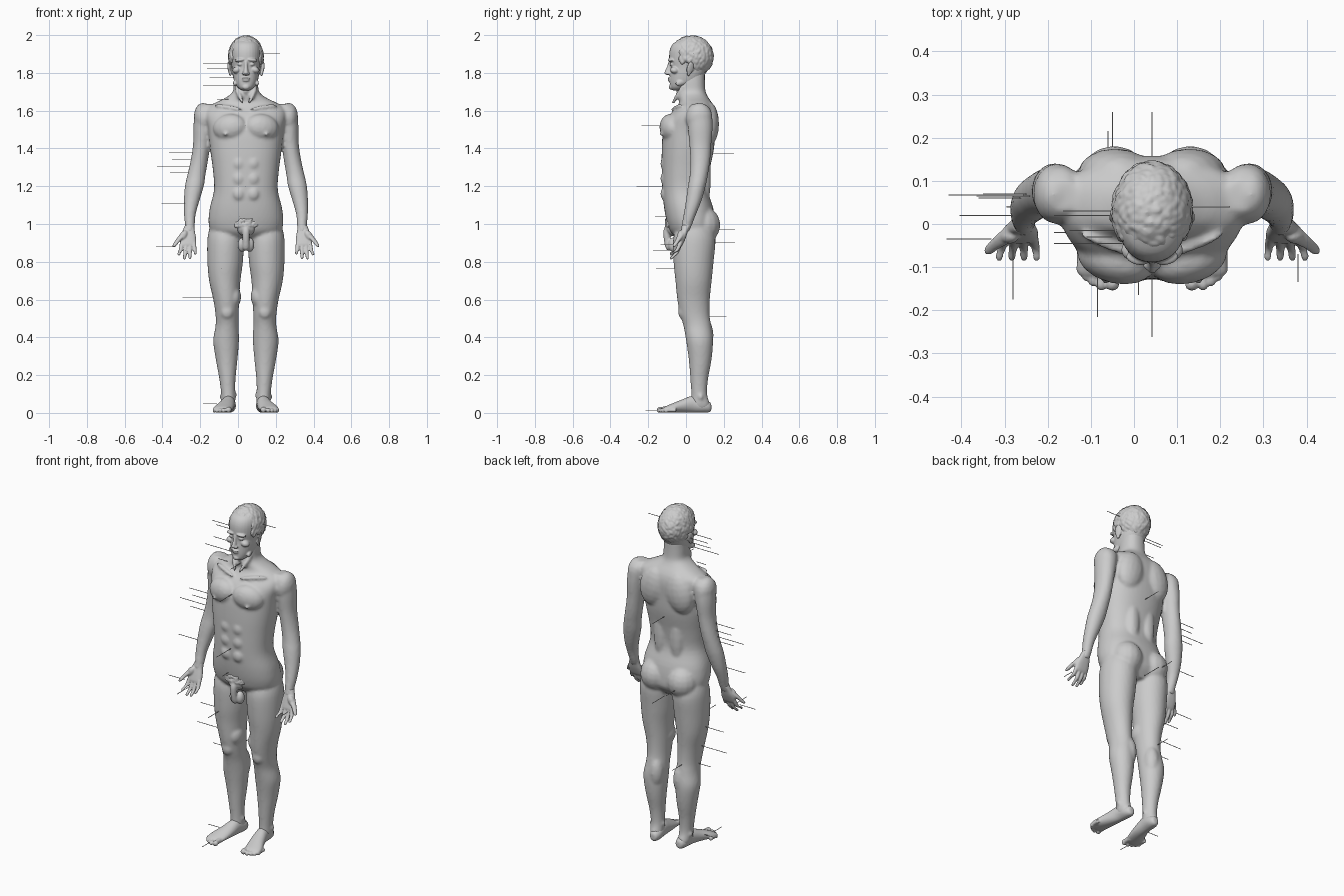
import bpy, bmesh, math, random
from mathutils import Vector, Matrix, Euler

random.seed(4)
CX = 0.042  # the body stands a little right of the origin


def catmull(rows, sub=4):
    out = []
    for i in range(len(rows) - 1):
        a, b = rows[max(i - 1, 0)], rows[i]
        c, d = rows[i + 1], rows[min(i + 2, len(rows) - 1)]
        for k in range(sub):
            t = k / sub
            out.append([0.5 * (2 * q + (r - p) * t + (2 * p - 5 * q + 4 * r - s) * t * t
                               + (3 * q - p - 3 * r + s) * t ** 3)
                        for p, q, r, s in zip(a, b, c, d)])
    return out + [rows[-1]]


def loft(bm, rows, axis='Z', both=True, power=2.0, n=32):
    """rows: (level, x, other centre, half width, half depth), rings across the axis"""
    for s in ((1, -1) if both else (1,)):
        rings = []
        for lv, x, o, rx, ro in catmull(rows):
            ring = []
            for k in range(n):
                a = 2 * math.pi * k / n
                c, d = math.cos(a), math.sin(a)
                px = s * x + rx * math.copysign(abs(c) ** (2 / power), c)
                po = o + ro * math.copysign(abs(d) ** (2 / power), d)
                ring.append(bm.verts.new((px, po, lv) if axis == 'Z' else (px, lv, po)))
            rings.append(ring)
        for r0, r1 in zip(rings, rings[1:]):
            for k in range(n):
                bm.faces.new((r0[k], r0[(k + 1) % n], r1[(k + 1) % n], r1[k]))
        bm.faces.new(rings[0][::-1])
        bm.faces.new(rings[-1])


def ball(bm, c, r, rot=(0, 0, 0), both=True):
    for s in ((1, -1) if both else (1,)):
        m = (Matrix.Translation((s * c[0], c[1], c[2]))
             @ Euler((rot[0], s * rot[1], s * rot[2])).to_matrix().to_4x4()
             @ Matrix.Diagonal((*r, 1)))
        bmesh.ops.create_uvsphere(bm, u_segments=16, v_segments=10, radius=1, matrix=m)


def finish(name, bm, voxel=0, smooth=4):
    bmesh.ops.translate(bm, verts=bm.verts, vec=(CX, 0, 0))
    bmesh.ops.recalc_face_normals(bm, faces=bm.faces)
    me = bpy.data.meshes.new(name)
    bm.to_mesh(me)
    bm.free()
    ob = bpy.data.objects.new(name, me)
    bpy.context.collection.objects.link(ob)
    if voxel:
        rm = ob.modifiers.new("fuse", 'REMESH')
        rm.mode, rm.voxel_size, rm.use_smooth_shade = 'VOXEL', voxel, True
        sm = ob.modifiers.new("soften", 'SMOOTH')
        sm.factor, sm.iterations = 0.5, smooth
    return ob


# Torso and neck: z, front y, back y, half width
bm = bmesh.new()
torso = [(.90, -.01, .11, .09), (.95, -.075, .15, .175), (1.0, -.098, .155, .197), (1.08, -.115, .145, .192),
         (1.18, -.125, .117, .169), (1.28, -.128, .125, .174), (1.40, -.128, .148, .19), (1.50, -.12, .155, .20),
         (1.57, -.09, .158, .215), (1.615, -.052, .15, .205), (1.645, -.035, .135, .155), (1.67, -.037, .118, .105),
         (1.70, -.04, .104, .07), (1.75, -.04, .10, .064), (1.81, -.03, .10, .06)]
loft(bm, [(z, 0, (f + b) / 2, w, (b - f) / 2) for z, f, b, w in torso], both=False, power=2.3, n=48)
# Arms
loft(bm, [(1.635, .205, .065, .03, .035), (1.60, .213, .07, .055, .063), (1.52, .225, .075, .053, .066),
          (1.42, .234, .076, .046, .058), (1.33, .248, .075, .046, .052), (1.26, .262, .068, .048, .048),
          (1.20, .273, .057, .050, .047), (1.12, .288, .04, .041, .041), (1.05, .297, .02, .031, .033),
          (.99, .297, .003, .026, .027), (.955, .302, -.008, .028, .021)])
# Legs
loft(bm, [(.99, .105, .045, .085, .09), (.92, .107, .044, .097, .112), (.80, .110, .040, .094, .106),
          (.70, .112, .040, .083, .096), (.60, .104, .040, .069, .086), (.52, .100, .047, .061, .078),
          (.46, .100, .060, .061, .073), (.38, .105, .072, .068, .071), (.28, .102, .075, .057, .060),
          (.18, .098, .070, .043, .047), (.10, .094, .070, .037, .042), (.05, .092, .076, .036, .050),
          (.025, .091, .080, .030, .045)])
# Surface muscles and landmarks
for c, r, rot in [((.085, -.082, 1.51), (.092, .056, .072), (0, .15, .25)),     # chest
                  ((.222, .070, 1.56), (.054, .071, .082), (0, .1, 0)),         # shoulder
                  ((.085, .120, 1.53), (.085, .055, .12), (0, -.2, 0)),         # shoulder blade
                  ((.052, .100, 1.25), (.042, .032, .16), (0, 0, 0)),           # lower back
                  ((.088, .088, .995), (.090, .094, .098), (0, 0, 0)),          # buttock
                  ((.100, -.012, .535), (.036, .030, .042), (0, 0, 0)),         # kneecap
                  ((.065, .020, .615), (.040, .055, .06), (0, 0, 0)),           # inner thigh
                  ((.080, .100, .41), (.042, .046, .09), (0, 0, 0)),            # calf
                  ((.095, -.050, 1.618), (.080, .012, .011), (0, -.15, .35)),   # collar bone
                  ((.035, -.045, 1.68), (.011, .013, .065), (-.5, .45, 0)),     # neck cord
                  ((.110, -.133, 1.475), (.008, .009, .008), (0, 0, 0)),        # nipple
                  ((.060, .070, .095), (.012, .014, .016), (0, 0, 0)),          # inner ankle
                  ((.128, .078, .085), (.012, .014, .016), (0, 0, 0))]:         # outer ankle
    ball(bm, c, r, rot)
for z in (1.16, 1.24, 1.32):
    ball(bm, (.038, -.105, z), (.036, .031, .04))
ball(bm, (0, -.042, 1.705), (.012, .012, .018), both=False)
finish("body", bm, .0085, 4)

# Groin
bm = bmesh.new()
ball(bm, (0, -.065, .985), (.055, .045, .05), both=False)
loft(bm, [(.995, 0, -.09, .019, .018), (.96, 0, -.102, .019, .018), (.91, 0, -.098, .018, .018),
          (.875, 0, -.09, .019, .018), (.86, 0, -.088, .009, .009)], both=False)
ball(bm, (.02, -.068, .89), (.024, .026, .038))
for i in range(45):
    x = random.uniform(-.06, .06)
    z = random.uniform(.985, 1.025)
    ball(bm, (x, -.105 + x * x * 5, z), (.010, .008, .006), (0, random.uniform(-1, 1), 0), False)
finish("groin", bm, .005, 2)

# Hands: palms forward, thumbs outward
bm = bmesh.new()
loft(bm, [(.995, .298, .003, .024, .024), (.965, .303, -.007, .032, .019), (.93, .306, -.018, .041, .018),
          (.895, .306, -.030, .042, .015), (.882, .306, -.034, .036, .010)], power=2.5)
for x0, x1, z1 in [(.338, .354, .833), (.317, .325, .812), (.296, .297, .815), (.275, .268, .838)]:
    zm = .895 * .45 + z1 * .55
    loft(bm, [(.905, x0, -.028, .011, .012), (zm, (x0 + x1) / 2, -.048, .0105, .011),
              (z1 + .012, x1, -.073, .009, .010), (z1 + .003, x1, -.079, .006, .007),
              (z1, x1, -.08, .002, .002)], n=16)
loft(bm, [(.965, .315, -.012, .018, .017), (.935, .340, -.030, .018, .017), (.91, .362, -.046, .014, .013),
          (.887, .378, -.060, .011, .011), (.878, .383, -.065, .004, .004)], n=16)
ball(bm, (.332, -.028, .937), (.02, .018, .032), (0, -.5, 0))
finish("hands", bm, .004, 2)

# Feet
bm = bmesh.new()
loft(bm, [(.134, .084, .03, .012, .015), (.125, .085, .031, .024, .027), (.095, .087, .037, .034, .036),
          (.04, .092, .046, .035, .045), (-.02, .104, .036, .043, .035), (-.075, .120, .025, .050, .024),
          (-.11, .127, .018, .047, .016), (-.122, .128, .015, .035, .010)], axis='Y')
for x, y, r in [(.092, -.140, .016), (.118, -.140, .012), (.137, -.130, .0115), (.153, -.118, .011),
                (.166, -.102, .0105)]:
    loft(bm, [(y + .05, x, r + .004, r * .9, r), (y + .01, x, r + .003, r * .8, r * .85),
              (y, x, r + .001, r, r), (y - .01, x, r, r * .75, r * .75),
              (y - .014, x, r, r * .25, r * .25)], axis='Y', n=16)
finish("feet", bm, .0045, 2)

# Head: z, front y, back y, half width
bm = bmesh.new()
skull = [(1.708, -.072, -.02, .022), (1.722, -.083, .02, .042), (1.75, -.086, .07, .060), (1.79, -.085, .10, .070),
         (1.83, -.083, .12, .075), (1.87, -.089, .132, .080), (1.92, -.086, .132, .081),
         (1.955, -.068, .115, .069), (1.978, -.03, .08, .04)]
loft(bm, [(z, 0, (f + b) / 2, w, (b - f) / 2) for z, f, b, w in skull], both=False, power=2.2)
for c, r, rot in [((.034, -.080, 1.868), (.028, .015, .009), (0, .1, .25)),     # brow
                  ((.031, -.073, 1.845), (.015, .014, .009), (0, 0, 0)),        # eye
                  ((.048, -.060, 1.815), (.024, .024, .018), (0, .3, .4)),      # cheekbone
                  ((.012, -.095, 1.797), (.009, .011, .008), (0, 0, 0)),        # nostril
                  ((.050, -.020, 1.752), (.014, .04, .018), (.3, 0, .35)),      # jaw
                  ((.088, .022, 1.825), (.007, .020, .036), (-.15, .2, .4)),    # ear
                  ((.083, .014, 1.797), (.007, .010, .014), (0, 0, .4))]:       # ear lobe
    ball(bm, c, r, rot)
loft(bm, [(1.788, 0, -.088, .008, .010), (1.797, 0, -.094, .014, .020), (1.812, 0, -.092, .012, .019),
          (1.835, 0, -.086, .009, .014), (1.862, 0, -.084, .009, .008)], both=False, n=16)
ball(bm, (0, -.088, 1.771), (.022, .010, .0055), both=False)
ball(bm, (0, -.086, 1.760), (.019, .010, .006), both=False)
ball(bm, (0, -.078, 1.725), (.020, .013, .014), both=False)
finish("head", bm, .004, 2)

# Hair: overlapping curled locks around the skull
bm = bmesh.new()
N = 420
for i in range(N):
    h = 1 - 2 * (i + .5) / N
    a = i * 2.39996
    w = math.sqrt(1 - h * h)
    d = Vector((w * math.cos(a), w * math.sin(a), h))
    p = Vector((d.x * .084, .030 + d.y * .106, 1.886 + d.z * .101))
    line = 1.928 if p.y < -.03 else 1.855 if p.y < .045 else 1.79
    if p.z < line:
        continue
    nrm = Vector((d.x / .084, d.y / .106, d.z / .101)).normalized()
    m = (Matrix.Translation(p) @ nrm.to_track_quat('Z', 'Y').to_matrix().to_4x4()
         @ Euler((random.uniform(-.4, .4), random.uniform(-.4, .4), random.uniform(-1, 1))).to_matrix().to_4x4()
         @ Matrix.Diagonal((.012, .021, random.uniform(.009, .014), 1)))
    bmesh.ops.create_icosphere(bm, subdivisions=2, radius=1, matrix=m)
finish("hair", bm, .0045, 1)

# Thin pointer pins: fixed z and cross position, running along x or y
bm = bmesh.new()
T = .0024


def pin(axis, a, b, other, z):
    mid, half = (a + b) / 2, (b - a)
    c = (mid - CX, other, z) if axis == 'X' else (other - CX, mid, z)
    size = (half, T, T) if axis == 'X' else (T, half, T)
    bmesh.ops.create_cube(bm, size=1, matrix=Matrix.Translation(c) @ Matrix.Diagonal((*size, 1)))


for a, b, y, z in [(.13, .222, .04, 1.905), (-.185, -.04, .02, 1.85), (-.165, -.03, .03, 1.825),
                   (-.15, -.02, -.015, 1.775), (-.185, -.01, -.045, 1.735), (-.11, -.05, -.03, 1.66),
                   (-.365, -.23, .065, 1.38), (-.35, -.23, .07, 1.34), (-.43, -.24, .067, 1.305),
                   (-.36, -.25, .06, 1.275), (-.405, -.28, .02, 1.11), (-.435, -.33, -.035, .88),
                   (-.275, -.15, .04, .73), (-.295, -.125, .04, .61), (-.20, -.11, .05, .505),
                   (-.185, -.11, -.02, .05)]:
    pin('X', a, b, y, z)
for a, b, x, z in [(-.235, -.11, .042, 1.52), (-.262, -.12, .042, 1.2), (.12, .255, .042, 1.375),
                   (-.165, -.09, .01, 1.04), (.15, .26, -.05, .97), (.14, .26, .042, .90),
                   (-.16, -.06, -.085, .765), (.12, .215, -.06, .51), (-.215, -.14, -.085, .015),
                   (-.13, -.03, .042, 1.675), (-.175, -.06, -.28, .86), (-.135, -.07, .38, .89)]:
    pin('Y', a, b, x, z)
finish("pointer_pins", bm)
